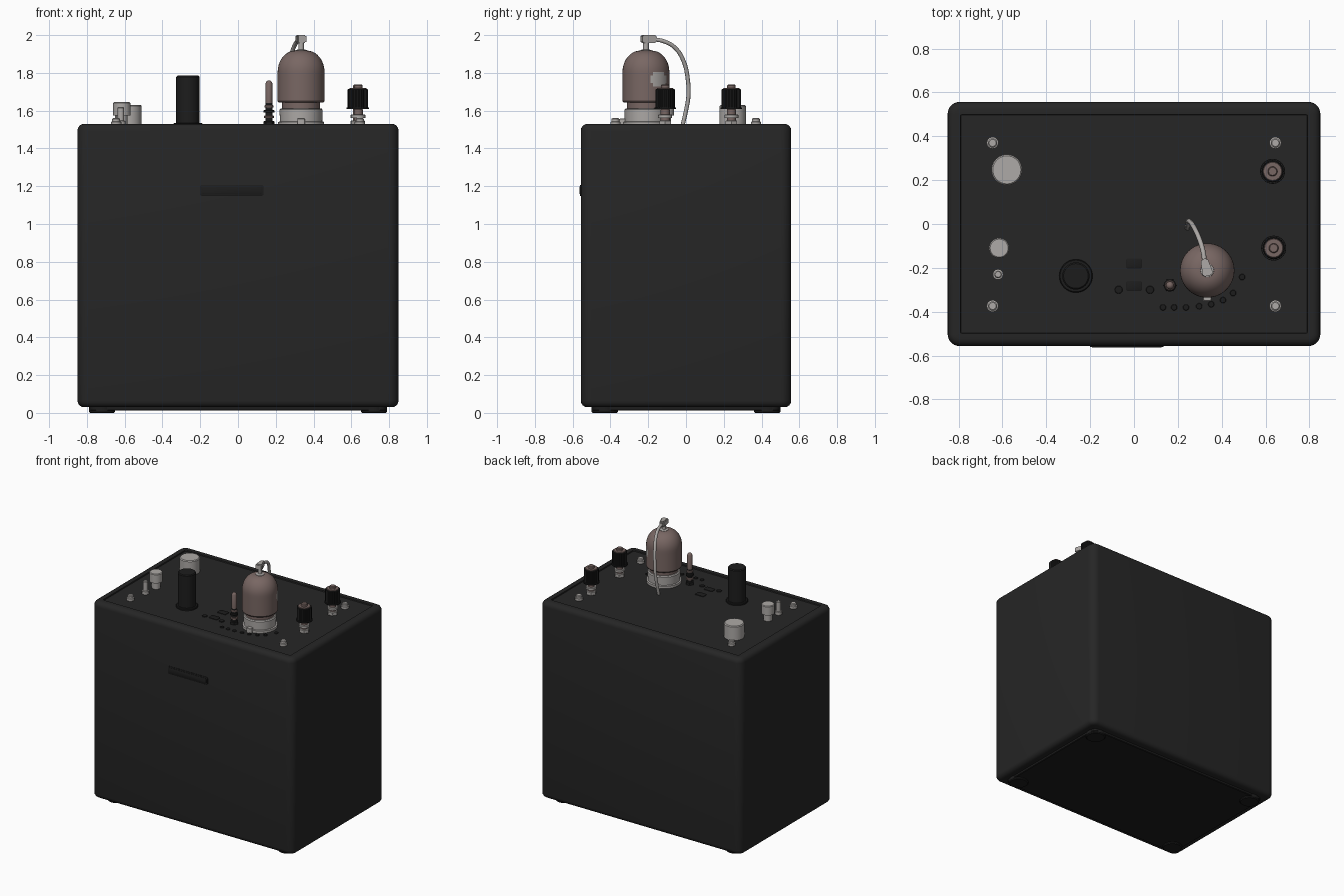
import bpy, bmesh, math
from mathutils import Vector

if "Cube" in bpy.data.objects:
    bpy.data.objects.remove(bpy.data.objects["Cube"])


def mat(name, r, g, b):
    m = bpy.data.materials.new(name)
    m.diffuse_color = (r, g, b, 1)
    m.use_nodes = True
    m.node_tree.nodes["Principled BSDF"].inputs["Base Color"].default_value = m.diffuse_color
    return m


CASE = mat("case_black", 0.019, 0.019, 0.019)
DARK = mat("plastic_black", 0.012, 0.012, 0.012)
METAL = mat("pale_metal", 0.42, 0.40, 0.385)
BROWN = mat("warm_brown", 0.19, 0.135, 0.125)
TOP = 1.522  # height of the top panel


def finish(name, bm, mats, angle=35):
    bmesh.ops.recalc_face_normals(bm, faces=bm.faces)
    me = bpy.data.meshes.new(name)
    bm.to_mesh(me)
    bm.free()
    ob = bpy.data.objects.new(name, me)
    bpy.context.collection.objects.link(ob)
    for m in mats:
        me.materials.append(m)
    bpy.ops.object.select_all(action='DESELECT')
    ob.select_set(True)
    bpy.context.view_layer.objects.active = ob
    bpy.ops.object.shade_smooth_by_angle(angle=math.radians(angle))
    return ob


def skin(bm, rings):
    """Join rings of equal point count and cap both ends."""
    vs = [[bm.verts.new(p) for p in ring] for ring in rings]
    n = len(vs[0])
    for a, b in zip(vs, vs[1:]):
        for i in range(n):
            j = (i + 1) % n
            bm.faces.new((a[i], a[j], b[j], b[i]))
    bm.faces.new(vs[0][::-1])
    bm.faces.new(vs[-1])


def lathe(name, x, y, profile, m, segs=32, flute=0.0):
    bm = bmesh.new()
    rings = []
    for r, z in profile:
        ring = []
        for i in range(segs):
            a = 2 * math.pi * i / segs
            rr = r * (1 - flute * (i % 2))
            ring.append((x + rr * math.cos(a), y + rr * math.sin(a), z))
        rings.append(ring)
    skin(bm, rings)
    return finish(name, bm, [m])


def rod(name, x, y, r, z0, z1, m, segs=32, bev=0.004, flute=0.0):
    return lathe(name, x, y, [(r, z0), (r, z1 - bev), (r - bev, z1)], m, segs, flute)


def slab(name, hx, hy, rad, levels, m, centre=(0, 0)):
    """Rounded rectangle stacked through (inset, z) levels."""
    bm = bmesh.new()
    rings = []
    for inset, z in levels:
        r = max(rad - inset, 0.008)
        ring = []
        for k, (sx, sy) in enumerate(((1, 1), (-1, 1), (-1, -1), (1, -1))):
            for s in range(7):
                a = math.pi / 2 * (k + s / 6)
                ring.append((centre[0] + sx * (hx - inset - r) + r * math.cos(a),
                             centre[1] + sy * (hy - inset - r) + r * math.sin(a), z))
        rings.append(ring)
    skin(bm, rings)
    return finish(name, bm, [m])


# Case with rounded edges and a sunken top panel
R = 0.035
arc = [math.pi / 2 * i / 4 for i in range(5)]
levels = [(R * (1 - math.sin(a)), 0.03 + R * (1 - math.cos(a))) for a in arc]
levels += [(R * (1 - math.cos(a)), 1.53 - R * (1 - math.sin(a))) for a in arc]
levels += [(0.058, 1.53), (0.06, TOP)]
slab("case", 0.85, 0.557, 0.055, levels, CASE)

# Underside plate and feet
slab("base_plate", 0.785, 0.495, 0.04, [(0.004, 0.012), (0, 0.016), (0, 0.04)], DARK)
for sx in (-1, 1):
    for sy in (-1, 1):
        lathe("foot", sx * 0.72, sy * 0.43, [(0.064, 0), (0.07, 0.006), (0.07, 0.04)], DARK)

# Front plate with raised frame
for nm, hx, hy, d in (("front_plate", 0.168, 0.029, 0.005), ("front_plate_inset", 0.158, 0.02, 0.008)):
    ob = slab(nm, hx, hy, 0.01, [(0, 0), (0, d - 0.001), (0.002, d)], DARK)
    ob.rotation_euler = (math.pi / 2, 0, 0)
    ob.location = (-0.033, -0.556, 1.178)

# Corner screws
for x in (-0.645, 0.645):
    for y in (-0.374, 0.37):
        lathe("corner_screw", x, y, [(0.027, TOP), (0.027, 1.54), (0.021, 1.543), (0.021, 1.556),
                                     (0.016, 1.56)], METAL, 24)

# Metal cans and pin on the left
rod("large_can", -0.58, 0.247, 0.07, TOP, 1.63, METAL, 40, 0.006)
lathe("medium_can", -0.615, -0.11, [(0.03, TOP), (0.03, 1.575), (0.046, 1.575), (0.046, 1.64),
                                    (0.041, 1.645)], METAL)
lathe("small_pin", -0.62, -0.23, [(0.024, TOP), (0.024, 1.545), (0.017, 1.547), (0.017, 1.615),
                                  (0.013, 1.62)], METAL, 24)

# Tall black post with collar
rod("post_collar", -0.265, -0.237, 0.076, TOP, 1.535, DARK, 40)
rod("tall_post", -0.265, -0.237, 0.062, TOP, 1.785, DARK, 40, 0.006)

# Slots and small studs in the panel
for y in (-0.18, -0.283):
    slab("panel_slot", 0.036, 0.023, 0.008, [(0, TOP), (0, 1.526), (0.003, 1.528)], DARK, (0, y))
for x in (-0.07, 0.073):
    rod("panel_stud", x, -0.3, 0.018, TOP, 1.528, DARK, 20, 0.002)
STUDS = ((0.132, -0.38), (0.183, -0.38), (0.237, -0.38), (0.297, -0.375), (0.352, -0.366),
         (0.406, -0.347), (0.452, -0.315), (0.493, -0.242))
for x, y in STUDS:
    rod("ring_stud", x, y, 0.014, TOP, 1.528, DARK, 20, 0.002)

# Slim terminal beside the tube
TX, TY = 0.164, -0.28
rod("terminal_nut", TX, TY, 0.03, TOP, 1.545, DARK, 6)
rod("terminal_thread", TX, TY, 0.018, TOP, 1.645, DARK, 20)
rod("terminal_washer", TX, TY, 0.026, 1.56, 1.574, BROWN, 24)
rod("terminal_collar", TX, TY, 0.028, 1.59, 1.604, DARK, 24)
rod("terminal_ring", TX, TY, 0.024, 1.618, 1.63, BROWN, 24)
lathe("terminal_tip", TX, TY, [(0.018, 1.64), (0.018, 1.745), (0.013, 1.755), (0.005, 1.76)], BROWN, 20)

# Two binding posts on the right
for x, y in ((0.632, 0.24), (0.637, -0.11)):
    rod("binding_nut", x, y, 0.036, TOP, 1.548, METAL, 6)
    rod("binding_stem", x, y, 0.024, TOP, 1.61, BROWN, 24)
    rod("binding_washer", x, y, 0.037, 1.562, 1.58, METAL, 24)
    rod("binding_disc", x, y, 0.057, 1.61, 1.618, DARK, 32, 0.001)
    rod("binding_knob", x, y, 0.052, 1.615, 1.715, DARK, 48, 0.004, 0.06)
    rod("binding_cap", x, y, 0.043, 1.71, 1.72, BROWN, 32, 0.002)
    rod("binding_tip", x, y, 0.022, 1.715, 1.738, BROWN, 20)

# Tube: socket, neck, dome with pale patch
CX, CY = 0.334, -0.212
lathe("tube_socket", CX, CY, [(0.122, TOP), (0.122, 1.54), (0.112, 1.543), (0.114, 1.605),
                              (0.108, 1.612)], METAL, 48)
slab("socket_tab", 0.02, 0.02, 0.008, [(0, TOP), (0, 1.555), (0.003, 1.558)], METAL, (CX, CY - 0.12))
rod("tube_neck", CX, CY, 0.1, 1.6, 1.65, BROWN, 48)
dome = [(0.118, 1.642), (0.124, 1.65)] + [(0.124, 1.65 + 0.155 * i / 8) for i in range(1, 9)]
dome += [(0.03 + 0.094 * math.cos(a), 1.805 + 0.113 * math.sin(a))
         for a in [math.pi / 2 * i / 10 for i in range(1, 11)]]
tube = lathe("tube_dome", CX, CY, dome, BROWN, 64)
tube.data.materials.append(METAL)
for f in tube.data.polygons:
    c = f.center
    a = math.degrees(math.atan2(c.y - CY, c.x - CX))
    if len(f.vertices) == 4 and ((a - 36) / 25) ** 2 + ((c.z - 1.765) / 0.042) ** 2 < 1:
        f.material_index = 1

# Top contact, clip and cable
lathe("top_contact", CX, CY, [(0.032, 1.912), (0.03, 1.92), (0.015, 1.925), (0.015, 1.965)], METAL, 24)
bm = bmesh.new()
bmesh.ops.create_cube(bm, size=1)
for v in bm.verts:
    w = 0.052 if v.co.y < 0 else 0.032
    v.co = Vector((v.co.x * w, v.co.y * 0.08, v.co.z * 0.042))
bmesh.ops.bevel(bm, geom=bm.edges[:], offset=0.006, segments=2, affect='EDGES')
clip = finish("cable_clip", bm, [METAL])
clip.location = (CX - 0.005, CY + 0.015, 1.979)
clip.rotation_euler.z = math.radians(14)

path = [(0.322, -0.17, 1.978), (0.314, -0.12, 1.968), (0.295, -0.06, 1.935), (0.272, -0.012, 1.86),
        (0.256, 0.01, 1.76), (0.249, 0.013, 1.68), (0.245, 0.0, 1.6), (0.243, -0.018, TOP)]
cu = bpy.data.curves.new("cable", 'CURVE')
cu.dimensions = '3D'
cu.bevel_depth = 0.011
cu.bevel_resolution = 3
cu.resolution_u = 6
cu.use_fill_caps = True
sp = cu.splines.new('BEZIER')
sp.bezier_points.add(len(path) - 1)
for bp, p in zip(sp.bezier_points, path):
    bp.co = p
    bp.handle_left_type = bp.handle_right_type = 'AUTO'
cu.materials.append(METAL)
bpy.context.collection.objects.link(bpy.data.objects.new("cable", cu))
